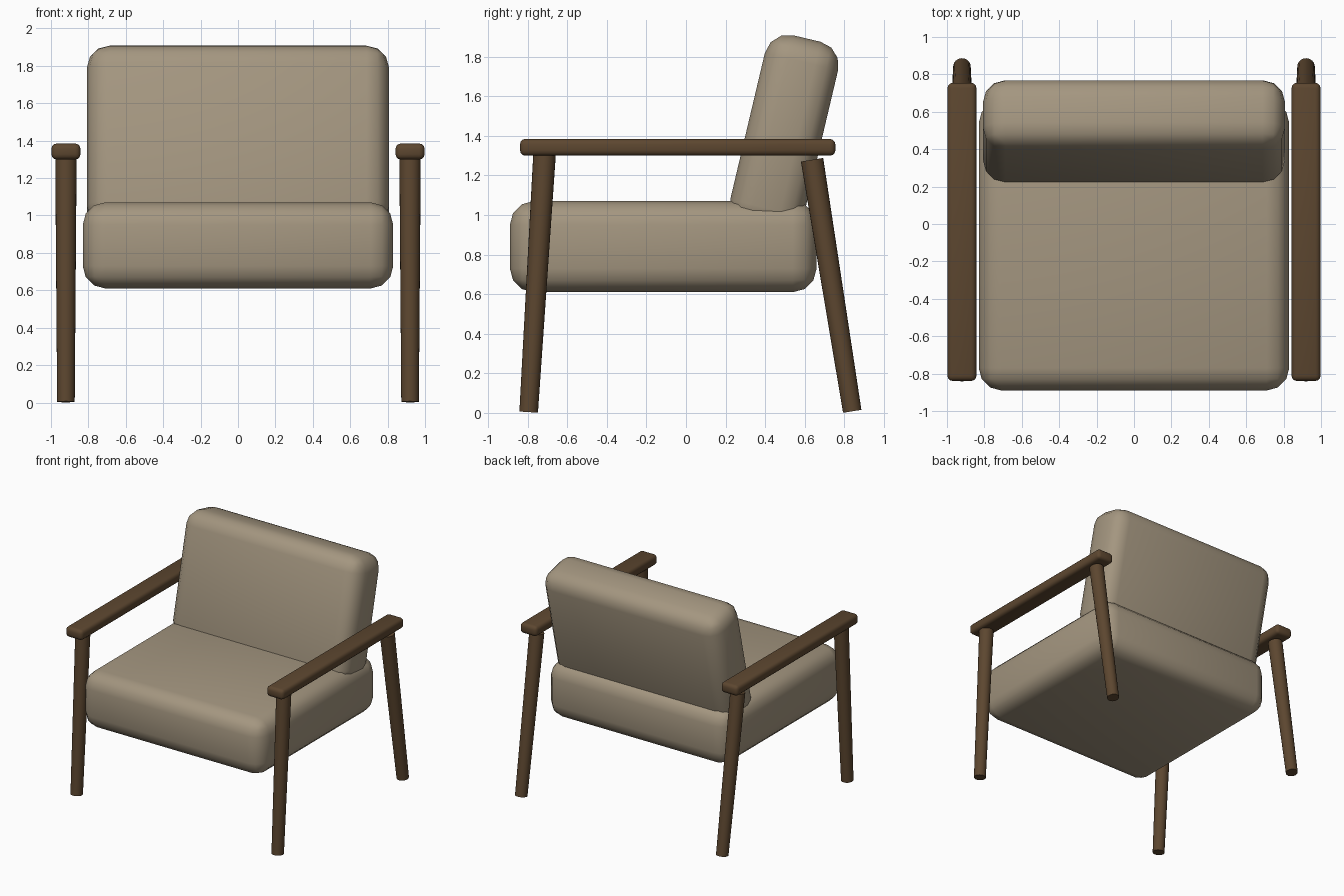
import bpy
import math
from mathutils import Vector

cube = bpy.data.objects.get("Cube")
if cube:
    bpy.data.objects.remove(cube, do_unlink=True)


def material(name, color):
    mat = bpy.data.materials.new(name)
    mat.use_nodes = True
    mat.diffuse_color = color
    mat.node_tree.nodes["Principled BSDF"].inputs["Base Color"].default_value = color
    return mat


fabric = material("beige_fabric", (0.37, 0.305, 0.215, 1))
wood = material("dark_wood", (0.108, 0.062, 0.029, 1))


def finish(obj, name, mat):
    obj.name = name
    obj.data.name = name
    obj.data.materials.append(mat)
    bpy.ops.object.shade_smooth_by_angle(angle=math.radians(40))


def rounded_box(name, center, size, radius, mat, tilt=0):
    """Box with rounded edges, tilted about the x axis."""
    bpy.ops.mesh.primitive_cube_add(size=1, location=center)
    obj = bpy.context.object
    obj.scale = size
    bpy.ops.object.transform_apply(location=False, rotation=False, scale=True)
    bevel = obj.modifiers.new("rounding", 'BEVEL')
    bevel.width = radius
    bevel.segments = 3
    bpy.ops.object.modifier_apply(modifier=bevel.name)
    obj.rotation_euler.x = tilt
    finish(obj, name, mat)


def leg(name, foot, top):
    """Round leg, slightly thinner at the foot."""
    foot, top = Vector(foot), Vector(top)
    axis = top - foot
    bpy.ops.mesh.primitive_cone_add(vertices=24, radius1=0.047, radius2=0.057,
                                    depth=axis.length, location=(foot + top) / 2)
    obj = bpy.context.object
    obj.rotation_euler = axis.to_track_quat('Z', 'Y').to_euler()
    finish(obj, name, wood)


# Cushions
rounded_box("seat_cushion", (0, -0.115, 0.84), (1.66, 1.55, 0.46), 0.12, fabric)
rounded_box("back_cushion", (0, 0.496, 1.405), (1.615, 0.38, 1.0), 0.12, fabric,
            tilt=math.radians(-13.3))

# Armrests and splayed legs on both sides
for side, sign in (("left", 1), ("right", -1)):
    x = sign * 0.92
    rounded_box(side + "_armrest", (x, -0.042, 1.342), (0.155, 1.594, 0.085), 0.028, wood)
    leg(side + "_front_leg", (x, -0.795, 0.004), (x, -0.715, 1.304))
    leg(side + "_rear_leg", (x, 0.84, 0.008), (x, 0.637, 1.279))
